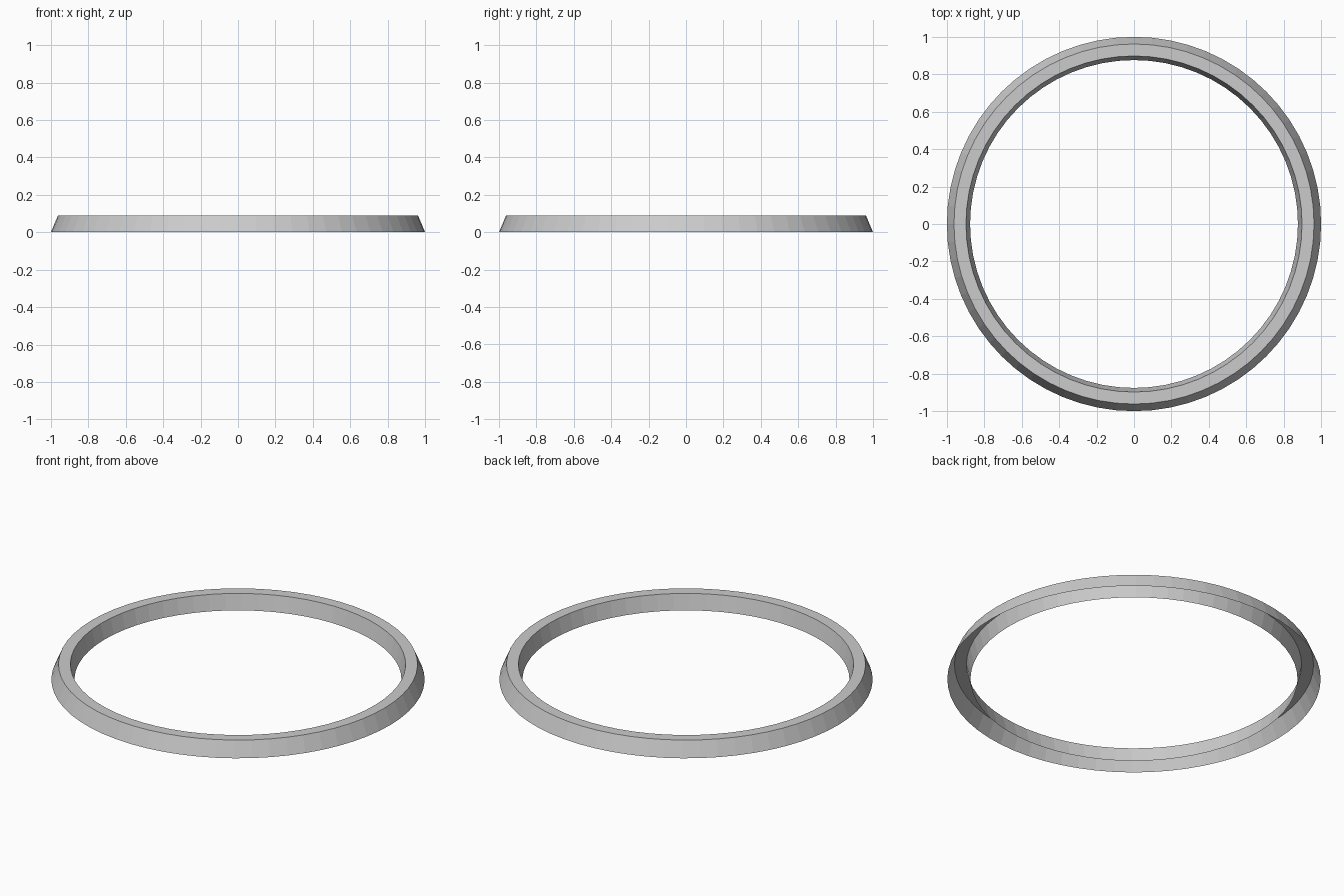
import bpy, bmesh
from math import cos, sin, tau

if "Cube" in bpy.data.objects:
    bpy.data.objects.remove(bpy.data.objects["Cube"])

SIDES = 64
# Ring section (radius, height): outer slope, flat top, inner slope, open underneath
PROFILE = [(1.0, 0.0), (0.962, 0.09), (0.898, 0.09), (0.876, 0.0)]

bm = bmesh.new()
loops = [[bm.verts.new((r * cos(tau * i / SIDES), r * sin(tau * i / SIDES), z))
          for i in range(SIDES)] for r, z in PROFILE]

# Bridge neighbouring loops with flat quads
for lower, upper in zip(loops, loops[1:]):
    for i in range(SIDES):
        j = (i + 1) % SIDES
        bm.faces.new((lower[i], lower[j], upper[j], upper[i]))

mesh = bpy.data.meshes.new("trim_ring")
bm.to_mesh(mesh)
bm.free()
ring = bpy.data.objects.new("trim_ring", mesh)
bpy.context.collection.objects.link(ring)
